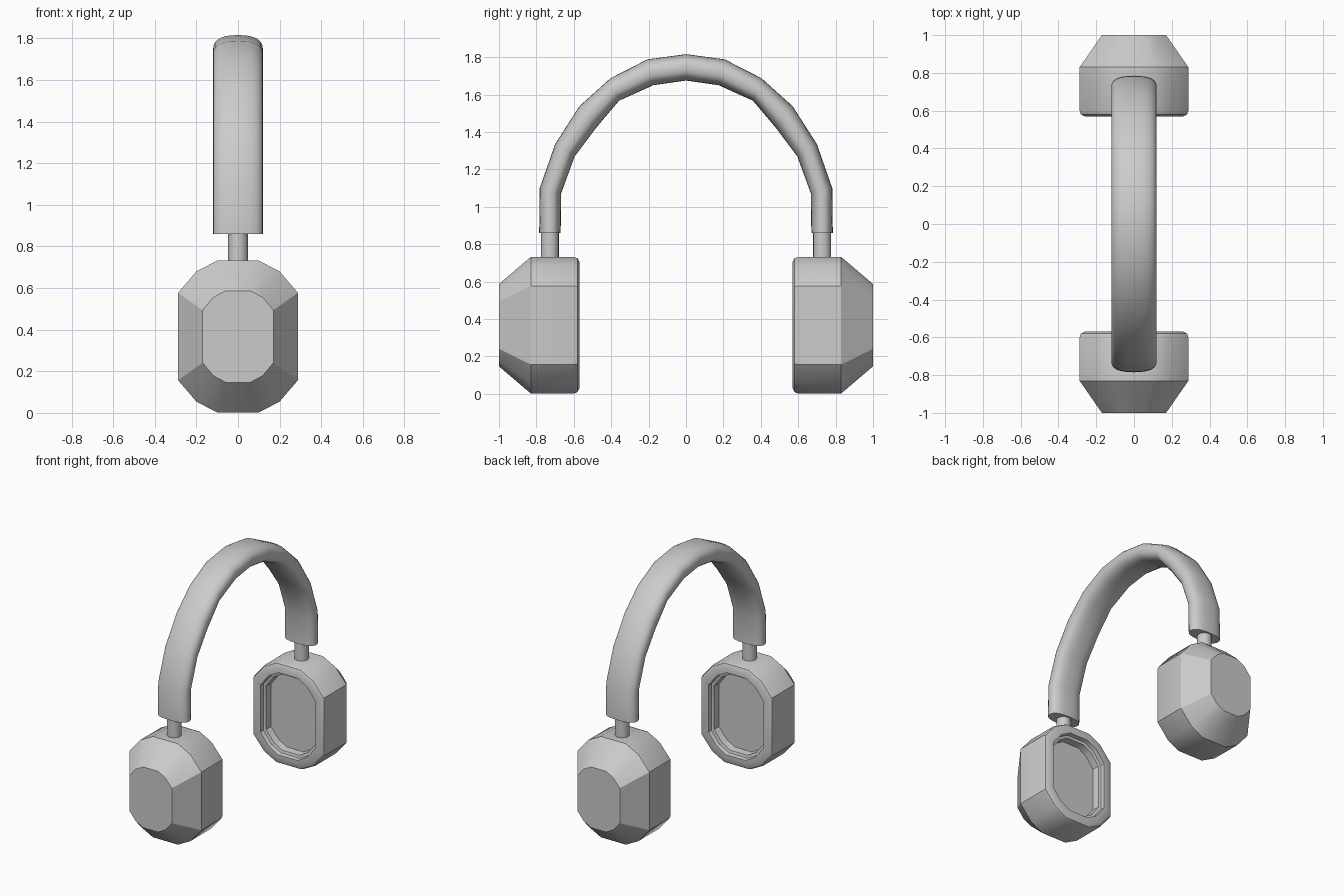
import bpy, bmesh, math

if "Cube" in bpy.data.objects:
    bpy.data.objects.remove(bpy.data.objects["Cube"])

SMOOTH = math.radians(32)


def loft(name, rings):
    """Closed solid through equal-sized rings of points, capped at both ends."""
    bm = bmesh.new()
    loops = [[bm.verts.new(p) for p in ring] for ring in rings]
    n = len(loops[0])
    for a, b in zip(loops, loops[1:]):
        for i in range(n):
            j = (i + 1) % n
            bm.faces.new((a[i], a[j], b[j], b[i]))
    bm.faces.new(loops[0])
    bm.faces.new(loops[-1])
    bmesh.ops.recalc_face_normals(bm, faces=bm.faces)
    mesh = bpy.data.meshes.new(name)
    bm.to_mesh(mesh)
    bm.free()
    ob = bpy.data.objects.new(name, mesh)
    bpy.context.collection.objects.link(ob)
    bpy.ops.object.select_all(action='DESELECT')
    ob.select_set(True)
    bpy.context.view_layer.objects.active = ob
    bpy.ops.object.shade_smooth_by_angle(angle=SMOOTH)
    return ob


# Ear cup outline: one quarter, mirrored to a twelve-sided shape
HW, HH, CZ = 0.288, 0.365, 0.367
quarter = [(HW, 0.21), (0.2, 0.313), (0.1, HH)]
outline = (quarter + [(-x, z) for x, z in reversed(quarter)]
           + [(-x, -z) for x, z in quarter]
           + [(x, -z) for x, z in reversed(quarter)])

# Cup sections from outer face to recess floor: (distance from centre, inset)
cup_sections = [(1.0, 0.118), (0.83, 0), (0.6, 0), (0.58, 0.007), (0.57, 0.027),
                (0.57, 0.068), (0.60, 0.072), (0.605, 0.09), (0.655, 0.095)]


def cup_ring(side, y, inset):
    if inset > 0.11:
        sx, sz = 0.17 / HW, 0.22 / HH
    else:
        sx, sz = 1 - inset / HW, 1 - inset / HH
    return [(x * sx, side * y, CZ + z * sz) for x, z in outline]


for side, label in ((-1, "left"), (1, "right")):
    # Ear cup with recessed inner face
    loft(label + "_ear_cup", [cup_ring(side, y, o) for y, o in cup_sections])
    # Stem joining cup and headband
    circle = [(0.048 * math.cos(t * math.tau / 20), 0.048 * math.sin(t * math.tau / 20))
              for t in range(20)]
    loft(label + "_stem", [[(x, side * 0.728 + y, z) for x, y in circle]
                           for z in (0.70, 0.90)])

# Headband: outer and inner edge of each section (y, z), mirrored over y
half = [((0.785, 0.86), (0.67, 0.86)), ((0.782, 1.10), (0.668, 1.07)),
        ((0.70, 1.335), (0.595, 1.27)), ((0.57, 1.538), (0.478, 1.425)),
        ((0.403, 1.688), (0.358, 1.567)), ((0.207, 1.788), (0.175, 1.65))]
sections = (half + [((0, 1.816), (0, 1.675))]
            + [((-a, b), (-c, d)) for (a, b), (c, d) in reversed(half)])


def band_ring(outer, inner, n=28, power=0.8):
    ring = []
    for i in range(n):
        c, s = math.cos(i * math.tau / n), math.sin(i * math.tau / n)
        x = 0.12 * math.copysign(abs(c) ** power, c)
        f = 0.5 + 0.5 * math.copysign(abs(s) ** power, s)
        ring.append((x, inner[0] + (outer[0] - inner[0]) * f,
                     inner[1] + (outer[1] - inner[1]) * f))
    return ring


loft("headband", [band_ring(o, i) for o, i in sections])
